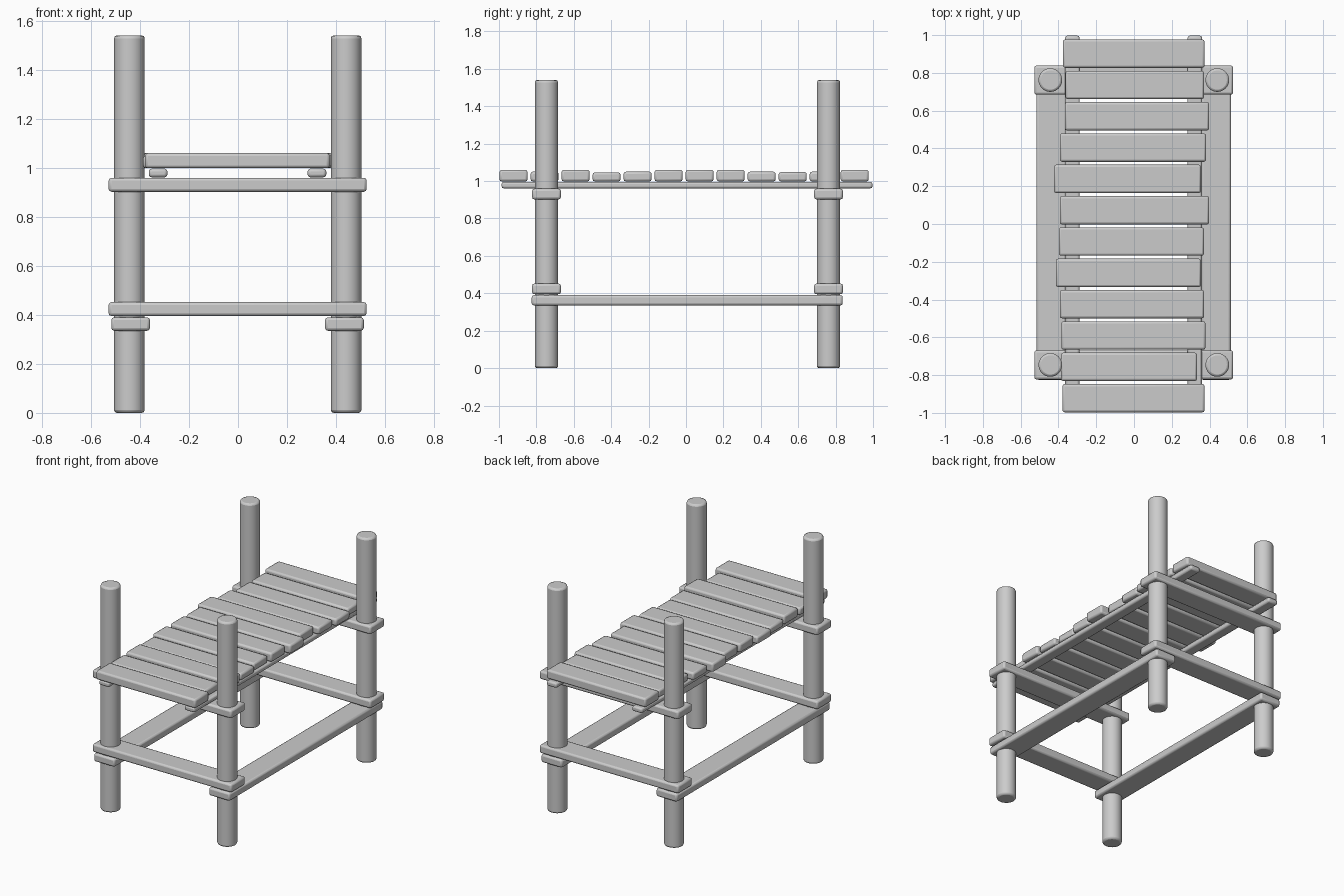
import bpy

if "Cube" in bpy.data.objects:
    bpy.data.objects.remove(bpy.data.objects["Cube"])

POST_X = 0.442
POST_Y = (-0.746, 0.762)


def finish(obj, name, bevel):
    """Name the part, soften its edges and shade it."""
    obj.name = name
    mod = obj.modifiers.new("soft_edges", 'BEVEL')
    mod.width = bevel
    mod.segments = 2
    mod.limit_method = 'ANGLE'
    mod.angle_limit = 0.8
    bpy.ops.object.shade_smooth_by_angle(angle=0.6)
    return obj


def board(name, x0, x1, y0, y1, z0, z1, bevel=0.012):
    bpy.ops.mesh.primitive_cube_add(
        size=1, location=((x0 + x1) / 2, (y0 + y1) / 2, (z0 + z1) / 2))
    obj = bpy.context.object
    obj.scale = (x1 - x0, y1 - y0, z1 - z0)
    bpy.ops.object.transform_apply(location=False, rotation=False, scale=True)
    return finish(obj, name, bevel)


def post(name, x, y, height=1.54, radius=0.0625):
    bpy.ops.mesh.primitive_cylinder_add(
        vertices=32, radius=radius, depth=height, location=(x, y, height / 2))
    return finish(bpy.context.object, name, 0.012)


# Posts and cross beams at each end
for end, y in zip(("front", "back"), POST_Y):
    for side, s in (("left", -1), ("right", 1)):
        post(f"{end}_{side}_post", s * POST_X - 0.001, y)
    for level, z in (("lower", 0.395), ("upper", 0.902)):
        board(f"{end}_{level}_cross_beam", -0.528, 0.525,
              y - 0.077, y + 0.077, z, z + 0.057)

# Long side rails and the stringers beneath the deck
for side, s in (("left", -1), ("right", 1)):
    cx = s * 0.436 - 0.002
    board(f"{side}_side_rail", cx - 0.079, cx + 0.079,
          -0.825, 0.838, 0.335, 0.39)
    cx = s * 0.324 - 0.002
    board(f"{side}_stringer", cx - 0.038, cx + 0.038,
          -0.986, 0.997, 0.961, 0.996, 0.011)

# Deck planks, front to back: left end, right end, top height
planks = [
    (-0.379, 0.374, 1.06), (-0.387, 0.334, 1.05), (-0.385, 0.379, 1.06),
    (-0.393, 0.371, 1.046), (-0.414, 0.355, 1.05), (-0.398, 0.371, 1.06),
    (-0.393, 0.398, 1.06), (-0.424, 0.355, 1.06), (-0.393, 0.382, 1.05),
    (-0.366, 0.398, 1.048), (-0.363, 0.371, 1.05), (-0.377, 0.374, 1.06),
]
pitch = (0.902 + 0.922) / 11
for i, (x0, x1, top) in enumerate(planks):
    y = -0.922 + pitch * i
    board(f"deck_plank_{i + 1:02d}", x0, x1, y - 0.075, y + 0.075, 0.998, top)
